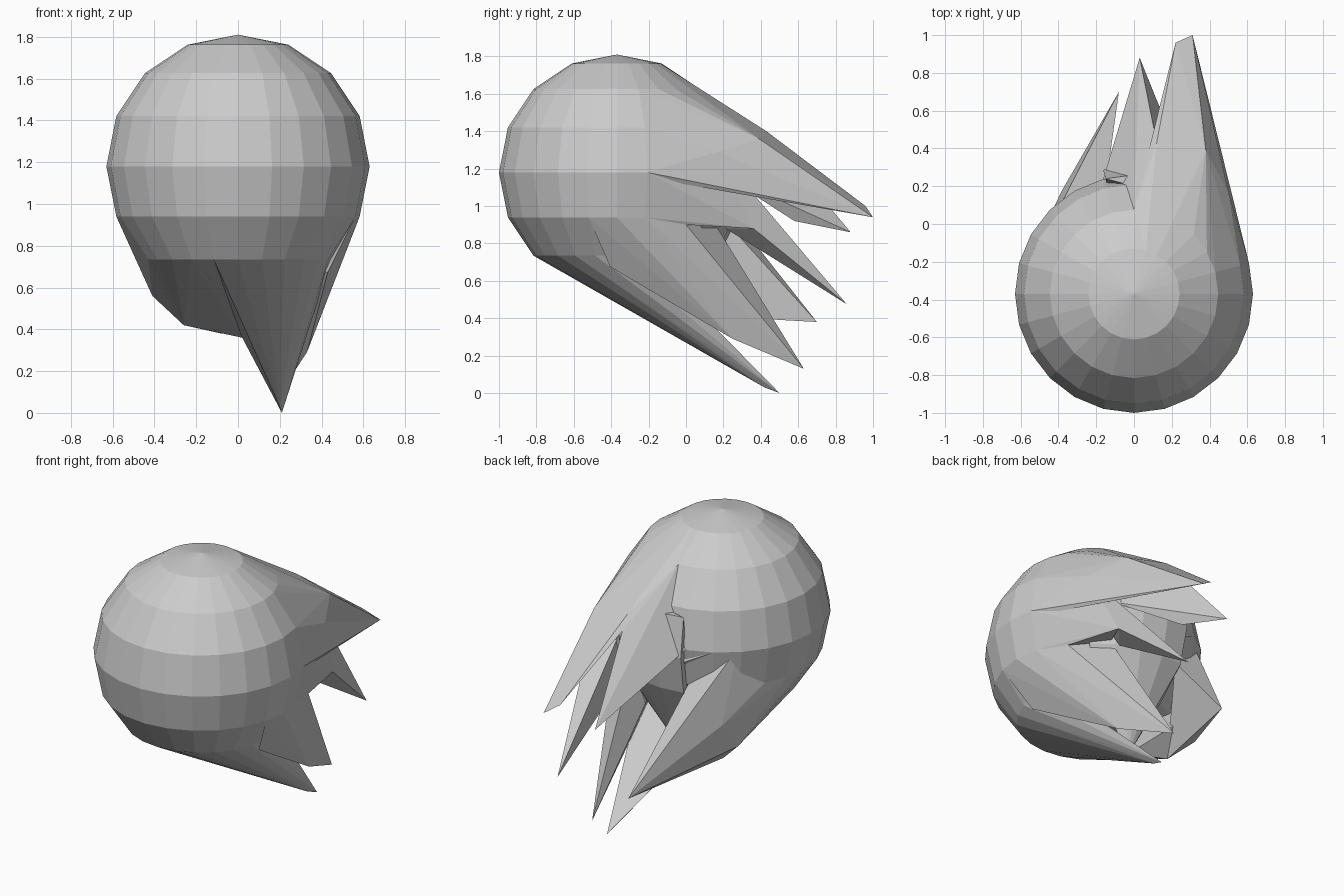
import bpy, bmesh
from math import sin, cos, radians
from mathutils import Vector, Matrix

if "Cube" in bpy.data.objects:
    bpy.data.objects.remove(bpy.data.objects["Cube"])

CENTRE, R = Vector((0, -0.37, 1.18)), 0.63
FLOW = Vector((0, 0.8, -0.6))          # direction in which everything is swept


def ball(level, angle, sweep=0.0):
    """Point on the ball: ring 0-8 from the top, angle from the front, slid along the flow."""
    p, a = radians(22.5 * level), radians(angle)
    return CENTRE + R * Vector((sin(p) * sin(a), -sin(p) * cos(a), cos(p))) + FLOW * sweep


def arc(level, start, stop, sweep=0.0):
    return [ball(level, a, sweep) for a in range(start, stop + 1, 15)]


def hull(name, base, *points):
    """Flat-faced spike or panel: a patch of the ball stretched out to a few points."""
    bm = bmesh.new()
    for p in base + list(points):
        bm.verts.new(p)
    res = bmesh.ops.convex_hull(bm, input=bm.verts)
    junk = set(res["geom_interior"]) | set(res["geom_unused"])
    bmesh.ops.delete(bm, geom=[v for v in junk if isinstance(v, bmesh.types.BMVert)], context='VERTS')
    bmesh.ops.recalc_face_normals(bm, faces=bm.faces)
    return to_object(bm, name)


def to_object(bm, name):
    me = bpy.data.meshes.new(name)
    bm.to_mesh(me)
    bm.free()
    ob = bpy.data.objects.new(name, me)
    bpy.context.collection.objects.link(ob)
    return ob


# Round head, its underside flattened where the lower spikes take over
bm = bmesh.new()
bmesh.ops.create_uvsphere(bm, u_segments=24, v_segments=8, radius=R,
                          matrix=Matrix.Translation(CENTRE))
for v in bm.verts:
    v.co.z = max(v.co.z, ball(6, 0).z - 0.1 * (v.co.z < 0.7))
head = to_object(bm, "swept_spiky_head")

# Notches and corners shared by neighbouring spikes
n_high, n_mid, n_low, n_left = (.5, .17, 1.29), (.5, 0, .9), (.42, -.16, .67), (-.41, .06, 1.19)
brow, ridge, belly = (.12, .43, 1.4), (.42, .36, .88), (.02, -.02, .36)
jaw, chin, flap = (-.41, .06, .56), (-.26, -.01, .42), (-.38, .18, .73)

parts = [
    # Core filling the back
    hull("back_core", [p for k in (3, 4, 5, 6) for p in arc(k, 135, 195, 0.06)], belly),
    # Upper and middle spikes
    hull("upper_spike", arc(1, 135, 165) + arc(2, 105, 180) + arc(3, 105, 150) + arc(4, 90, 120),
         n_high, brow, (.38, .39, 1.36), (.31, 1, .94), (.22, .96, 1)),
    hull("middle_spike", [ball(2, 180)] + arc(4, 150, 195),
         brow, (.12, .58, .92), (.03, .88, .86)),
    # Right side and its two spikes
    hull("right_side", arc(4, 75, 150) + arc(5, 75, 150), n_high, n_mid, ridge),
    hull("right_spike", arc(4, 135, 150, 0.1) + [ball(5, 150, 0.1)],
         n_high, ridge, (.31, .86, .475)),
    hull("right_lower_spike", arc(5, 75, 150) + arc(6, 75, 150, 0.1),
         n_mid, n_low, (.33, .25, .29), (.225, .63, .13)),
    # Bottom spike
    hull("bottom_spike", arc(6, -15, 90), n_low, belly, (.2, .42, .03), (.21, .5, 0)),
    # Left underside and left spikes
    hull("left_underside", arc(6, -120, 15) + arc(5, -120, -75), jaw, chin, belly, flap),
    hull("left_spike", arc(5, 195, 270), n_left, jaw, chin, flap, (-.08, .7, .38)),
    hull("left_upper_spike", arc(2, 210, 240) + arc(4, 210, 240), n_left, (-.08, .26, 1.06)),
]

# Fuse everything into one solid
for p in parts:
    m = head.modifiers.new(p.name, 'BOOLEAN')
    m.operation, m.solver, m.object = 'UNION', 'EXACT', p
bpy.context.view_layer.update()
fused = bpy.data.meshes.new_from_object(head.evaluated_get(bpy.context.evaluated_depsgraph_get()))
head.modifiers.clear()
head.data = fused
for p in parts:
    bpy.data.objects.remove(p, do_unlink=True)
